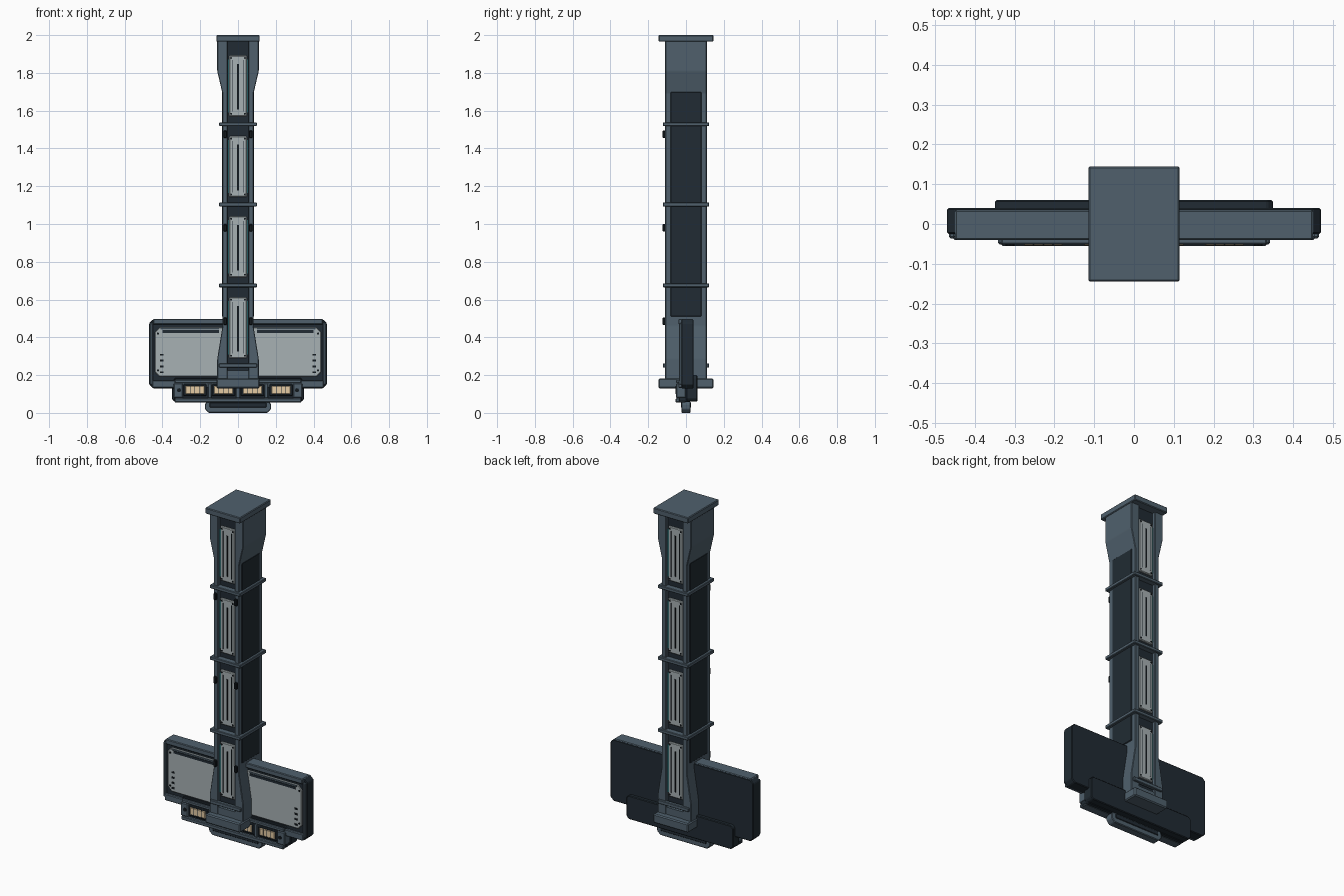
import bpy, bmesh
from mathutils import Vector

if "Cube" in bpy.data.objects:
    bpy.data.objects.remove(bpy.data.objects["Cube"])


def mat(name, r, g, b):
    m = bpy.data.materials.new(name)
    m.diffuse_color = (r, g, b, 1)
    m.use_nodes = True
    m.node_tree.nodes["Principled BSDF"].inputs["Base Color"].default_value = m.diffuse_color
    return m


STEEL = mat("blue_steel", 0.08, 0.118, 0.152)
DARK = mat("dark_steel", 0.015, 0.024, 0.033)
BLACK = mat("black_detail", 0.006, 0.009, 0.012)
PANEL = mat("pale_panel", 0.39, 0.44, 0.455)
LAMP = mat("warm_lamp", 0.78, 0.6, 0.37)
TEAL = mat("teal_strip", 0.04, 0.36, 0.40)


def finish(bm, name, material, bevel):
    bmesh.ops.recalc_face_normals(bm, faces=bm.faces)
    if bevel:
        bmesh.ops.bevel(bm, geom=bm.edges[:], offset=bevel, segments=1, affect='EDGES')
    me = bpy.data.meshes.new(name)
    bm.to_mesh(me)
    bm.free()
    me.materials.append(material)
    ob = bpy.data.objects.new(name, me)
    bpy.context.collection.objects.link(ob)
    return ob


def box(name, x0, x1, y0, y1, z0, z1, material, bevel=0.0):
    bm = bmesh.new()
    bmesh.ops.create_cube(bm, size=1)
    for v in bm.verts:
        v.co = Vector(((x0 + x1) / 2 + v.co.x * (x1 - x0),
                       (y0 + y1) / 2 + v.co.y * (y1 - y0),
                       (z0 + z1) / 2 + v.co.z * (z1 - z0)))
    return finish(bm, name, material, bevel)


def prism(name, pts, y0, y1, material, bevel=0.0):
    """Outline in x-z, extruded along y."""
    bm = bmesh.new()
    f = bm.faces.new([bm.verts.new((x, y0, z)) for x, z in pts])
    ext = bmesh.ops.extrude_face_region(bm, geom=[f])
    for v in ext["geom"]:
        if isinstance(v, bmesh.types.BMVert):
            v.co.y = y1
    return finish(bm, name, material, bevel)


def octagon(x, z0, z1, c):
    return [(-x + c, z0), (x - c, z0), (x, z0 + c), (x, z1 - c),
            (x - c, z1), (-x + c, z1), (-x, z1 - c), (-x, z0 + c)]


def pair(name, x0, x1, *rest, **kw):
    """Box and its mirror image across x = 0."""
    box(name + "_right", x0, x1, *rest, **kw)
    box(name + "_left", -x1, -x0, *rest, **kw)


def bolt(name, x, y, z, r=0.005):
    bm = bmesh.new()
    bmesh.ops.create_cone(bm, cap_ends=True, segments=8, radius1=r, radius2=r, depth=0.005)
    for v in bm.verts:
        v.co = Vector((x + v.co.x, y + v.co.z, z + v.co.y))
    finish(bm, name, BLACK, 0)


# Column: dark core, two flared side rails, dark side covers
box("column_core", -0.06, 0.06, -0.09, 0.09, 0.15, 1.97, DARK)
rail = [(0.055, 0.15), (0.11, 0.15), (0.11, 0.285), (0.082, 0.46), (0.082, 1.69),
        (0.11, 1.81), (0.11, 1.97), (0.055, 1.97)]
for s, side in ((1, "right"), (-1, "left")):
    prism("column_rail_" + side, [(s * x, z) for x, z in rail], -0.11, 0.11, STEEL, 0.003)
pair("side_cover", 0.07, 0.086, -0.083, 0.083, 0.51, 1.70, DARK, bevel=0.004)

# Caps and ring bands
box("top_cap", -0.115, 0.115, -0.145, 0.145, 1.965, 2.0, STEEL, 0.004)
box("base_cap", -0.115, 0.115, -0.145, 0.145, 0.13, 0.183, STEEL, 0.006)
for i, z in enumerate((0.675, 1.103, 1.528)):
    box(f"ring_band_{i}", -0.10, 0.10, -0.123, 0.123, z - 0.01, z + 0.01, STEEL, 0.003)

# Front and back panels with slots, bolts and teal edge strips
for s, face in ((-1, "front"), (1, "back")):
    def fbox(name, x0, x1, d0, d1, z0, z1, m, bevel=0.0):
        a, b = sorted((s * d0, s * d1))
        box(f"{face}_{name}", x0, x1, a, b, z0, z1, m, bevel)

    fbox("lower_crossbar", -0.10, 0.10, 0.10, 0.122, 0.24, 0.262, STEEL, 0.003)
    fbox("lower_plate", -0.056, 0.056, 0.08, 0.107, 0.17, 0.225, STEEL)
    for i, z0 in enumerate((0.29, 0.718, 1.143, 1.57)):
        z1 = z0 + 0.322
        fbox(f"panel_{i}", -0.047, 0.047, 0.085, 0.101, z0, z1, PANEL, 0.004)
        fbox(f"panel_slot_{i}", -0.004, 0.004, 0.095, 0.1025, z0 + 0.035, z1 - 0.045, BLACK)
        for x in (-0.028, 0.028):
            fbox(f"panel_groove_{i}", x - 0.002, x + 0.002, 0.095, 0.102,
                 z0 + 0.025, z1 - 0.025, DARK)
            for z in (z0 + 0.013, z1 - 0.013):
                bolt(f"{face}_panel_bolt_{i}", x * 1.3, s * 0.101, z)
        for x in (-0.0515, 0.0515):
            fbox(f"teal_strip_{i}", x - 0.002, x + 0.002, 0.085, 0.095,
                 z0 + 0.02, z1 - 0.02, TEAL)

# Small clips on the front rails
for i, z in enumerate((0.485, 0.98, 1.475)):
    pair(f"rail_clip_{i}", 0.058, 0.077, -0.124, -0.105, z - 0.019, z + 0.019, BLACK, bevel=0.003)

# Sign board: chamfered dark body, raised frame, pale face
prism("sign_body", octagon(0.47, 0.13, 0.495, 0.02), -0.025, 0.04, DARK, 0.004)
box("sign_top_rail", -0.45, 0.45, -0.04, 0.036, 0.468, 0.498, STEEL, 0.004)
pair("sign_bottom_rail", 0.11, 0.455, -0.04, 0.0, 0.133, 0.172, STEEL, bevel=0.004)
pair("sign_side_rail", 0.45, 0.466, -0.036, 0.0, 0.15, 0.475, STEEL, bevel=0.004)
prism("sign_face", octagon(0.44, 0.192, 0.452, 0.025), -0.031, 0.0, PANEL, 0.003)
pair("sign_face_slot", 0.10, 0.40, -0.035, -0.02, 0.424, 0.438, DARK)
pair("sign_face_trim", 0.10, 0.41, -0.037, -0.02, 0.441, 0.449, STEEL)
for i in range(4):
    z = 0.215 + i * 0.031
    pair(f"sign_vent_{i}", 0.394, 0.412, -0.034, -0.02, z - 0.005, z + 0.005, BLACK)
for x in (-0.424, 0.424):
    for z in (0.225, 0.42):
        bolt("sign_bolt", x, -0.031, z, 0.006)

# Lamp housing under the sign
prism("lamp_housing", octagon(0.35, 0.06, 0.20, 0.014), 0.0, 0.06, DARK, 0.004)
prism("lamp_tray", octagon(0.34, 0.057, 0.185, 0.008), -0.038, 0.02, DARK, 0.003)
box("lamp_lower_rail", -0.335, 0.335, -0.055, 0.0, 0.055, 0.078, STEEL, 0.004)
box("lamp_upper_rail", -0.335, 0.335, -0.052, 0.0, 0.157, 0.176, STEEL, 0.004)
pair("lamp_end_block", 0.292, 0.342, -0.052, 0.0, 0.078, 0.157, STEEL, bevel=0.005)
for x in (-0.312, 0.312):
    bolt("lamp_end_bolt", x, -0.053, 0.12, 0.011)
for i, x in enumerate((-0.228, -0.077, 0.077, 0.228)):
    box(f"lamp_frame_{i}", x - 0.062, x + 0.062, -0.05, 0.0, 0.09, 0.152, DARK, 0.004)
    box(f"lamp_{i}", x - 0.05, x + 0.05, -0.054, -0.02, 0.1, 0.143, LAMP, 0.003)
    for k in (-1, 0, 1):
        box(f"lamp_rib_{i}", x + k * 0.025 - 0.0015, x + k * 0.025 + 0.0015,
            -0.0555, -0.03, 0.1, 0.143, DARK)
for i, x in enumerate((-0.15, 0.0, 0.15)):
    box(f"lamp_divider_{i}", x - 0.01, x + 0.01, -0.05, 0.0, 0.078, 0.157, STEEL, 0.003)

# Lower foot bar
foot = [(-0.155, 0.0), (0.155, 0.0), (0.175, 0.02), (0.175, 0.045), (0.165, 0.06),
        (-0.165, 0.06), (-0.175, 0.045), (-0.175, 0.02)]
prism("foot_bar", foot, -0.024, 0.024, STEEL, 0.004)
box("foot_inset", -0.15, 0.15, -0.027, 0.027, 0.028, 0.055, DARK, 0.003)
